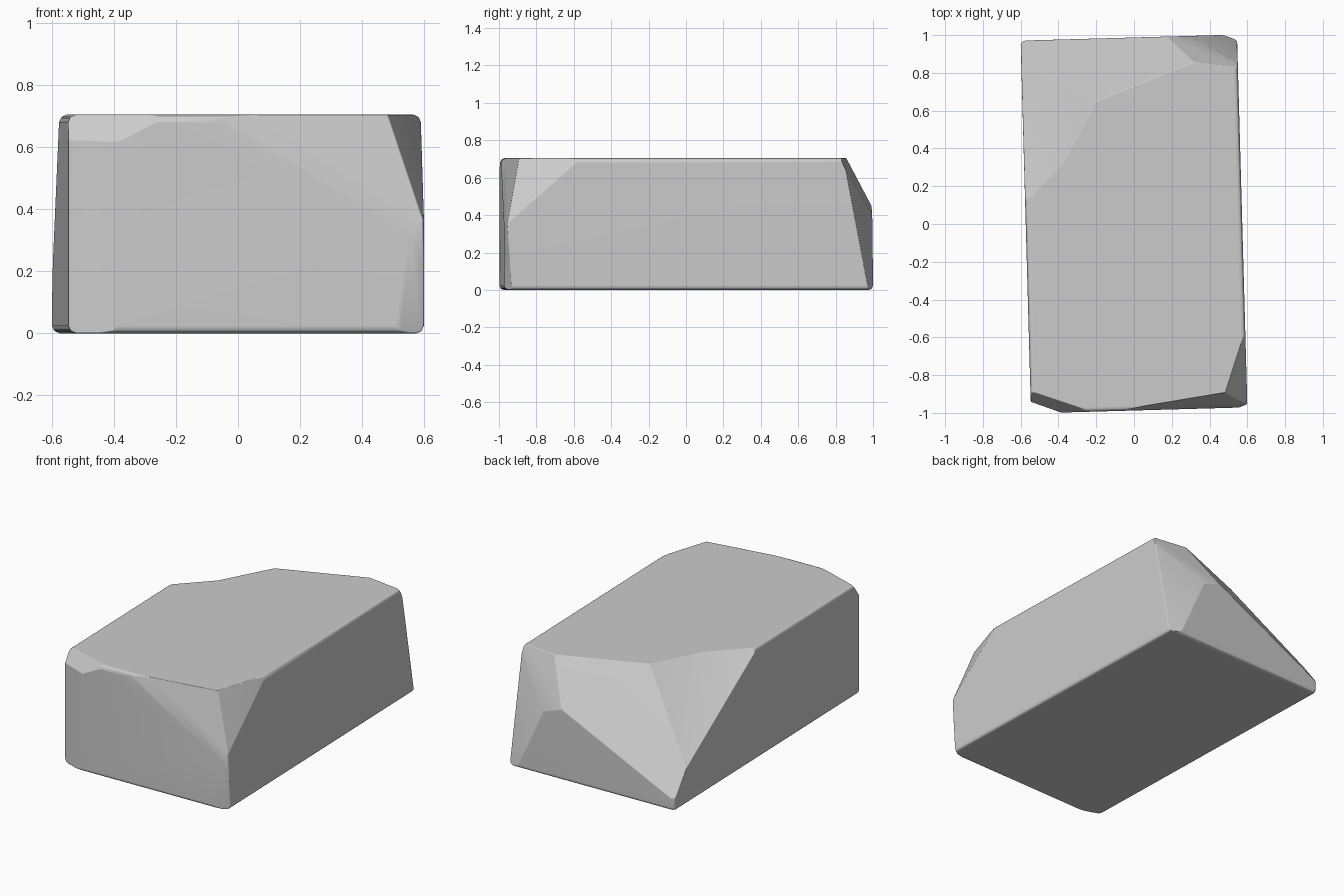
import bpy
import bmesh
from math import radians
from mathutils import Matrix, Vector

default_cube = bpy.data.objects.get("Cube")
if default_cube:
    bpy.data.objects.remove(default_cube, do_unlink=True)

HEIGHT = 0.705
TOP = HEIGHT
CENTRE = Vector((0, 0, HEIGHT / 2))


def chip(bm, *points):
    """Slice off the corner outside the plane through three points."""
    a, b, c = (Vector(p) for p in points)
    normal = (b - a).cross(c - a).normalized()
    if normal.dot(CENTRE - a) > 0:
        normal.negate()
    result = bmesh.ops.bisect_plane(
        bm, geom=bm.verts[:] + bm.edges[:] + bm.faces[:], dist=0.0005,
        plane_co=a, plane_no=normal, clear_outer=True)
    rim = [e for e in result["geom_cut"] if isinstance(e, bmesh.types.BMEdge)]
    bmesh.ops.holes_fill(bm, edges=rim, sides=0)


# Stone block, slightly turned, with softened edges
bm = bmesh.new()
bmesh.ops.create_cube(bm, size=1, matrix=(
    Matrix.Translation(CENTRE) @ Matrix.Rotation(radians(1.6), 4, "Z")
    @ Matrix.Diagonal((1.146, 1.974, HEIGHT, 1))))
bmesh.ops.bevel(bm, geom=bm.edges[:], offset=0.025, segments=2,
                profile=0.5, affect="EDGES")

# Large broken slope at the back right
chip(bm, (-0.58, 0.1, TOP), (-0.2, 0.65, TOP), (-0.6, 0.73, 0.3))
chip(bm, (-0.2, 0.65, TOP), (0.35, 0.87, TOP), (-0.6, 0.97, 0.07))
# Back left corner
chip(bm, (0.3, 0.86, TOP), (0.52, 0.83, TOP), (0.45, 0.99, 0.37))
chip(bm, (0.55, 0.88, 0.5), (0.545, 0.975, 0), (0.48, 1, 0))
# Front left corner
chip(bm, (-0.1, -0.99, TOP), (0.5, -0.89, TOP), (0.59, -0.97, 0.3))
chip(bm, (0.48, -0.9, TOP), (0.57, -0.62, TOP), (0.6, -0.96, 0.35))
chip(bm, (0.49, -0.98, 0), (0.6, -0.93, 0), (0.56, -0.97, 0.33))
# Front right corner
chip(bm, (-0.55, -0.94, 0), (-0.38, -1, 0), (-0.55, -0.94, TOP))
chip(bm, (-0.2, -1, TOP), (-0.5, -0.9, TOP), (-0.4, -1, 0.61))

# Hollow in the upper rim of the broken slope
bm.normal_update()
rim_middle = Vector((-0.39, 0.375, TOP))
top_edges = [e for e in bm.edges
             if all(v.co.z > TOP - 0.01 for v in e.verts) and e.calc_length() > 0.3]
edge = min(top_edges, key=lambda e: (
    (e.verts[0].co + e.verts[1].co) / 2 - rim_middle).length)
slope = min(edge.link_faces, key=lambda f: f.normal.z)
_, dent = bmesh.utils.edge_split(edge, edge.verts[0], 0.5)
dent.co = (-0.37, 0.33, TOP)
bmesh.ops.triangulate(bm, faces=[slope])

bmesh.ops.remove_doubles(bm, verts=bm.verts[:], dist=0.002)
bmesh.ops.recalc_face_normals(bm, faces=bm.faces[:])
mesh = bpy.data.meshes.new("stone_block")
bm.to_mesh(mesh)
bm.free()
block = bpy.data.objects.new("stone_block", mesh)
bpy.context.collection.objects.link(block)

# Plain grey stone
stone = bpy.data.materials.new("grey_stone")
stone.use_nodes = True
grey = (0.6, 0.6, 0.6, 1)
stone.diffuse_color = grey
shader = stone.node_tree.nodes["Principled BSDF"]
shader.inputs["Base Color"].default_value = grey
shader.inputs["Roughness"].default_value = 0.9
mesh.materials.append(stone)

# Round the chipped edges, then shade smoothly
bevel = block.modifiers.new("worn_edges", "BEVEL")
bevel.width = 0.03
bevel.segments = 2
bevel.limit_method = "ANGLE"
bevel.angle_limit = radians(24)
bpy.context.view_layer.objects.active = block
block.select_set(True)
bpy.ops.object.shade_smooth()
weighted = block.modifiers.new("even_shading", "WEIGHTED_NORMAL")
weighted.weight = 50
